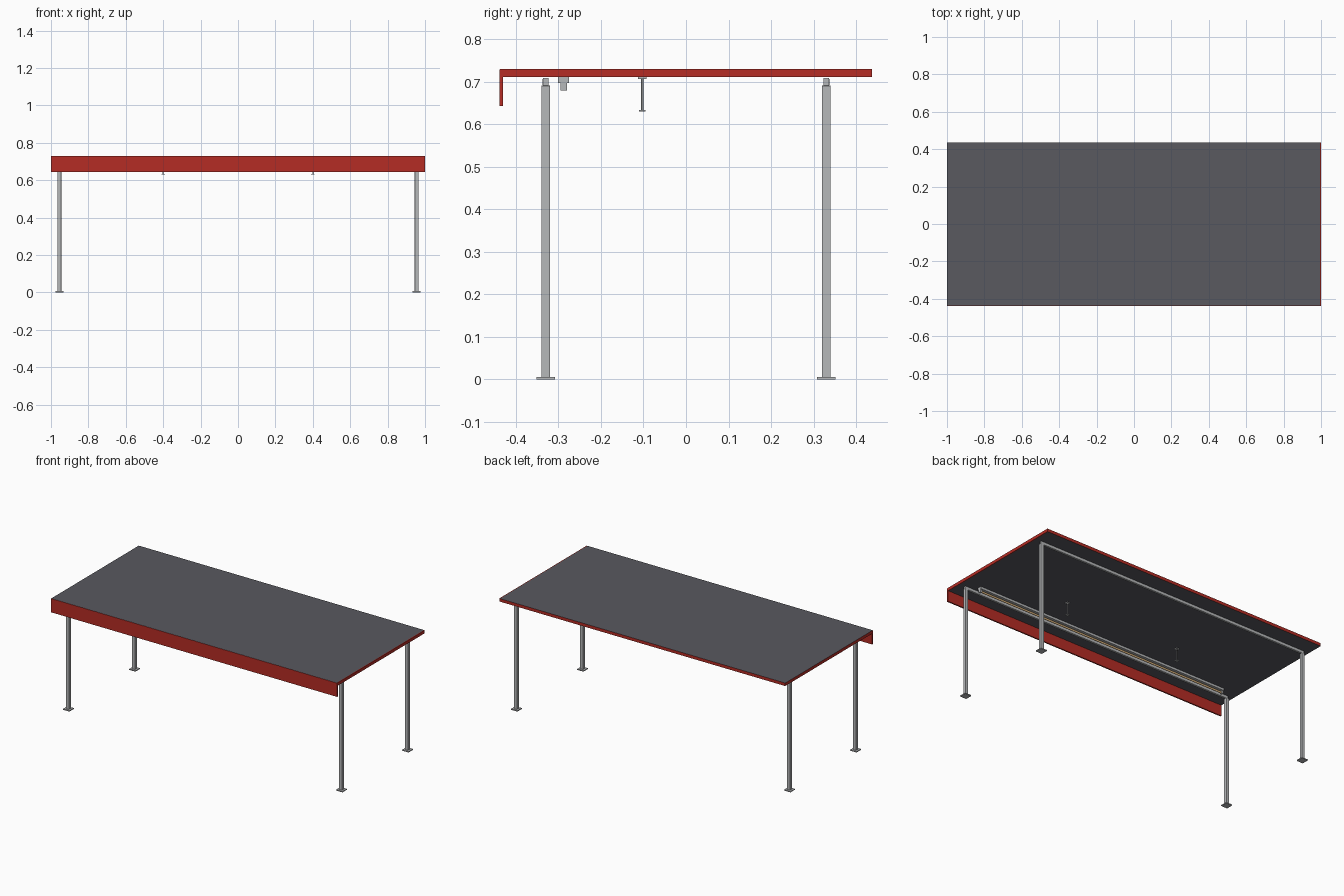
import bpy

if "Cube" in bpy.data.objects:
    bpy.data.objects.remove(bpy.data.objects["Cube"], do_unlink=True)


def material(name, rgb):
    m = bpy.data.materials.new(name)
    m.use_nodes = True
    m.diffuse_color = (*rgb, 1)
    m.node_tree.nodes["Principled BSDF"].inputs["Base Color"].default_value = (*rgb, 1)
    return m


RED = material("red paint", (0.46, 0.025, 0.018))
GREY = material("dark grey sheet", (0.1, 0.1, 0.115))
STEEL = material("galvanised steel", (0.47, 0.48, 0.49))
AMBER = material("warm lamp", (1.0, 0.65, 0.3))


def box(name, x, y, z, mat, bevel=0.0):
    """Box from (min, max) pairs on each axis."""
    spans = (x, y, z)
    bpy.ops.mesh.primitive_cube_add(size=1, location=[(a + b) / 2 for a, b in spans])
    ob = bpy.context.object
    ob.name = name
    ob.scale = [b - a for a, b in spans]
    bpy.ops.object.transform_apply(location=False, rotation=False, scale=True)
    ob.data.materials.append(mat)
    if bevel:
        mod = ob.modifiers.new("soft edges", "BEVEL")
        mod.width, mod.segments = bevel, 2
    return ob


def around(centre, half):
    return (centre - half, centre + half)


def rod(name, radius, length, location, rotation, mat):
    bpy.ops.mesh.primitive_cylinder_add(vertices=16, radius=radius, depth=length,
                                        location=location, rotation=rotation)
    ob = bpy.context.object
    ob.name = name
    ob.data.materials.append(mat)
    bpy.ops.object.shade_smooth_by_angle()


# Roof slab: grey sheet above and below, red edges
roof = box("roof_panel", (-1, 0.995), around(0, 0.437), (0.711, 0.73), GREY)
roof.data.materials.append(RED)
for face in roof.data.polygons:
    face.material_index = 0 if abs(face.normal.z) > 0.5 else 1
box("roof_end_trim", (0.995, 1), around(0, 0.437), (0.711, 0.73), RED)

# Deep front fascia hanging below the roof edge
box("front_fascia", (-1, 1), (-0.4385, -0.43), (0.643, 0.729), RED)

# Posts with foot plates, and a long beam over each row
for row, y in (("front", -0.33), ("back", 0.33)):
    for side, x in (("left", 0.955), ("right", -0.955)):
        box(f"{row}_{side}_post", around(x, 0.01), around(y, 0.01), (0.004, 0.691), STEEL, 0.001)
        box(f"{row}_{side}_foot_plate", around(x, 0.022), around(y, 0.022), (0, 0.006), STEEL)
    box(f"{row}_beam", around(0, 0.962), around(y, 0.007), (0.691, 0.709), STEEL, 0.002)

# Strip light behind the front beam
LIGHT_Y = -0.288
box("light_housing", around(0, 0.89), around(LIGHT_Y, 0.013), (0.697, 0.711), STEEL)
rod("light_tube", 0.006, 1.76, (0, LIGHT_Y, 0.687), (0, 1.5708, 0), AMBER)
for side, x in (("left", 0.884), ("right", -0.884)):
    box(f"light_{side}_socket", around(x, 0.006), around(LIGHT_Y, 0.0075), (0.679, 0.698), STEEL)

# Two hangers under the roof
HANGER_Y = -0.103
for side, x in (("left", 0.4), ("right", -0.4)):
    rod(f"{side}_hanger_rod", 0.0025, 0.078, (x, HANGER_Y, 0.671), (0, 0, 0), STEEL)
    box(f"{side}_hanger_top_plate", around(x, 0.01), around(HANGER_Y, 0.01), (0.707, 0.711), STEEL)
    box(f"{side}_hanger_foot", around(x, 0.009), around(HANGER_Y, 0.008), (0.63, 0.634), STEEL)
